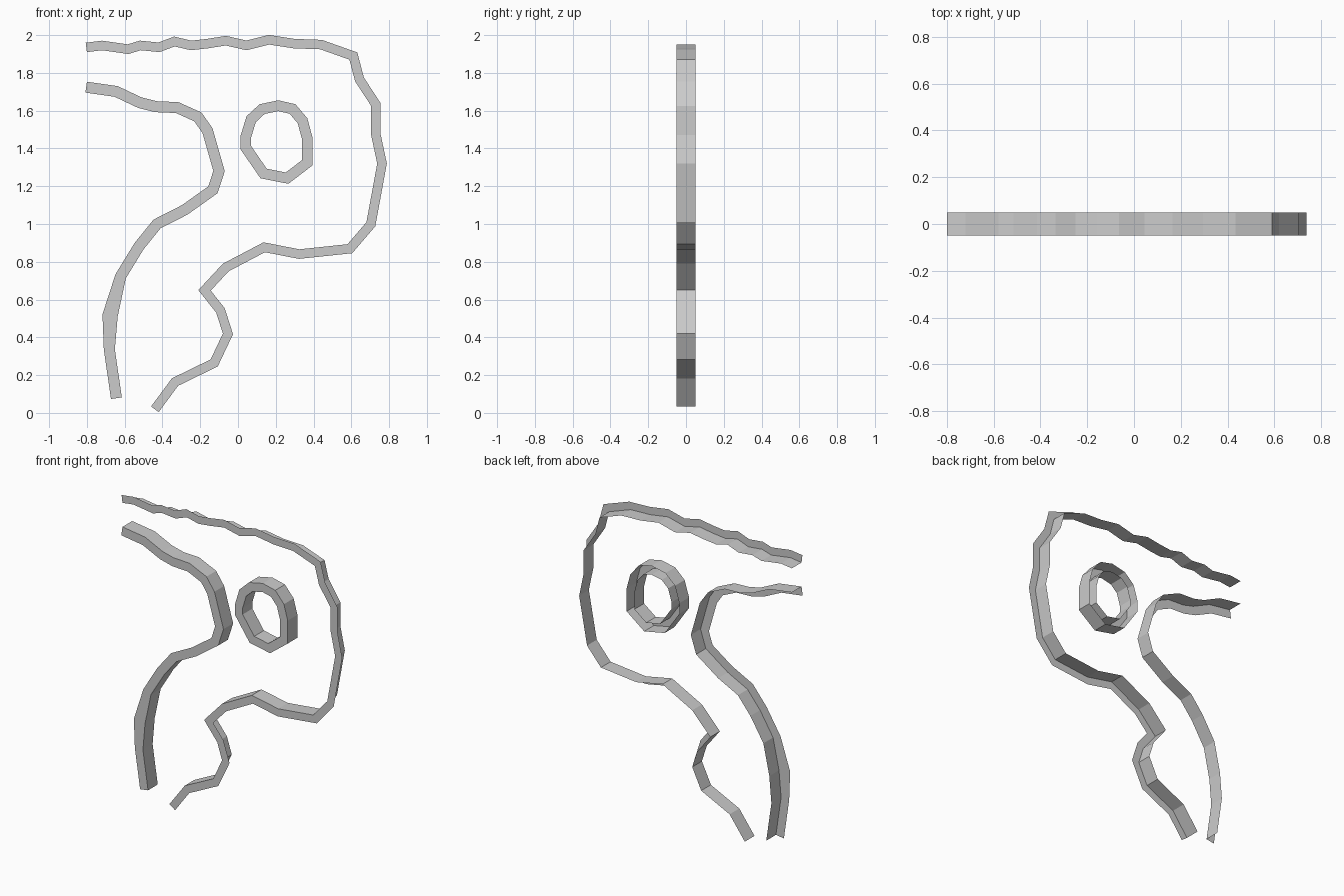
import bpy
import bmesh
from mathutils import Vector

FRONT, BACK = -0.05, 0.05

cube = bpy.data.objects.get("Cube")
if cube:
    bpy.data.objects.remove(cube, do_unlink=True)

grey = bpy.data.materials.new("plain_grey")
grey.use_nodes = True
colour = (0.6, 0.6, 0.6, 1)
grey.diffuse_color = colour
grey.node_tree.nodes["Principled BSDF"].inputs["Base Color"].default_value = colour


def left_normal(a, b):
    """Unit vector to the left of the direction from a to b."""
    d = (b - a).normalized()
    return Vector((-d.y, d.x))


def mitre_offsets(points, closed):
    """Mitred unit offset to the left of the path at each point."""
    offsets = []
    last = len(points) - 1
    for i, p in enumerate(points):
        before = points[i - 1] if i > 0 or closed else None
        after = points[(i + 1) % len(points)] if i < last or closed else None
        n1 = left_normal(before, p) if before else left_normal(p, after)
        n2 = left_normal(p, after) if after else n1
        mid = (n1 + n2).normalized()
        offsets.append(mid / max(mid.dot(n1), 0.5))
    return offsets


def folded_strip(name, path, width, section, closed=False, wider=None):
    """Sweep an open folded section (share of width, depth) along a path."""
    wider = wider or {}
    points = [Vector(p) for p in path]
    bm = bmesh.new()
    rows = []
    for i, (p, n) in enumerate(zip(points, mitre_offsets(points, closed))):
        row = []
        for share, y in section:
            q = p + n * width * share * wider.get(i, 1)
            row.append(bm.verts.new((q.x, y, q.y)))
        rows.append(row)
    following = rows[1:] + (rows[:1] if closed else [])
    for row, nxt in zip(rows, following):
        for k in range(len(section) - 1):
            quad = [row[k], row[k + 1], nxt[k + 1], nxt[k]]
            if width > 0:
                quad.reverse()
            bm.faces.new(quad)
    mesh = bpy.data.meshes.new(name)
    bm.to_mesh(mesh)
    bm.free()
    mesh.materials.append(grey)
    obj = bpy.data.objects.new(name, mesh)
    bpy.context.collection.objects.link(obj)
    return obj


# Sections: a front face with one side wall, or with a wall on both sides
angle_section = [(0, BACK), (0, FRONT), (1, FRONT)]
channel_section = angle_section + [(1, BACK)]

# Long outline: wavy top, right side and stepped lower edge
outer_path = [
    (-.8, 1.91), (-.72, 1.92), (-.58, 1.9), (-.515, 1.92), (-.415, 1.91),
    (-.335, 1.94), (-.25, 1.92), (-.16, 1.93), (-.065, 1.945), (.045, 1.92),
    (.165, 1.95), (.295, 1.93), (.435, 1.925), (.59, 1.87), (.62, 1.755),
    (.705, 1.625), (.705, 1.47), (.737, 1.32), (.68, 1.01), (.58, .893),
    (.325, .866), (.135, .903), (-.08, .79), (-.21, .65), (-.115, .53),
    (-.08, .42), (-.145, .283), (-.35, .183), (-.46, .034),
]
folded_strip("outer_outline", outer_path, 0.05, angle_section)

# Inner outline: curving down the left side
inner_path = [
    (-.8, 1.753), (-.637, 1.73), (-.51, 1.67), (-.43, 1.65), (-.315, 1.645),
    (-.193, 1.59), (-.135, 1.507), (-.07, 1.28), (-.108, 1.163),
    (-.267, 1.05), (-.41, .977), (-.5, .866), (-.594, .712), (-.637, .51),
    (-.652, .336), (-.615, .082),
]
folded_strip("inner_outline", inner_path, -0.058, angle_section, wider={13: 1.4})

# Closed ring in the middle
ring_path = [
    (.114, 1.634), (.214, 1.655), (.304, 1.634), (.367, 1.56), (.394, 1.46),
    (.394, 1.31), (.267, 1.213), (.119, 1.242), (.013, 1.396), (.013, 1.465),
    (.045, 1.57),
]
folded_strip("ring", ring_path, -0.056, channel_section, closed=True)
